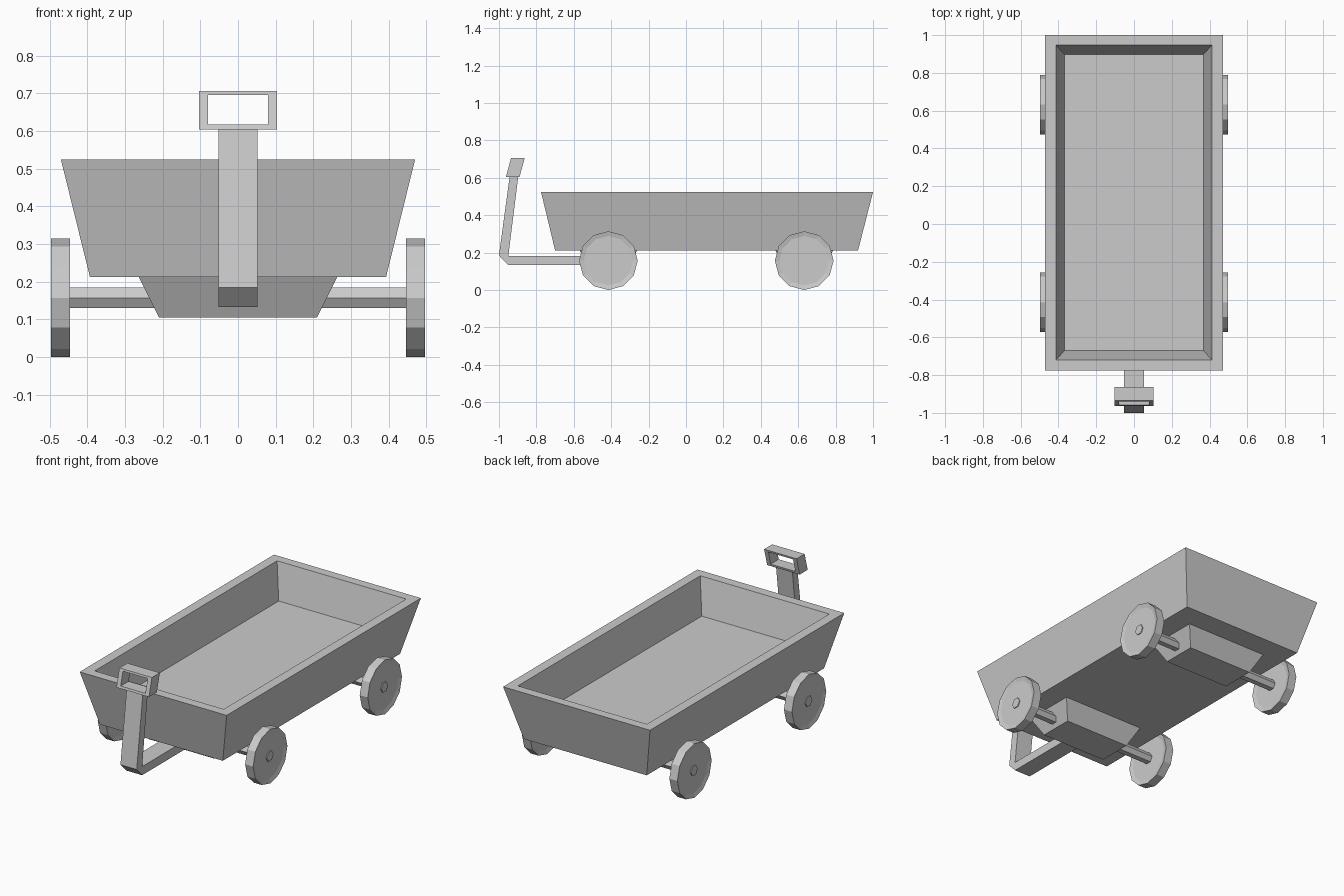
import bpy, bmesh
from math import sin, cos, pi

if "Cube" in bpy.data.objects:
    bpy.data.objects.remove(bpy.data.objects["Cube"])


def loft(name, rings, loop=False):
    """Bridge equal-sized rings; cap both ends, or join last to first."""
    bm = bmesh.new()
    vs = [[bm.verts.new(p) for p in r] for r in rings]
    n = len(vs[0])
    pairs = list(zip(vs, vs[1:])) + ([(vs[-1], vs[0])] if loop else [])
    for a, b in pairs:
        for i in range(n):
            j = (i + 1) % n
            bm.faces.new((a[i], a[j], b[j], b[i]))
    if not loop:
        bm.faces.new(vs[0][::-1])
        bm.faces.new(vs[-1])
    bmesh.ops.recalc_face_normals(bm, faces=bm.faces)
    me = bpy.data.meshes.new(name)
    bm.to_mesh(me)
    bm.free()
    ob = bpy.data.objects.new(name, me)
    bpy.context.collection.objects.link(ob)
    return ob


def rect(hx, y0, y1, z):
    return [(-hx, y0, z), (hx, y0, z), (hx, y1, z), (-hx, y1, z)]


def circle(x, r, n, y, z, start=0.0):
    return [(x, y + r * cos(start + 2 * pi * i / n), z + r * sin(start + 2 * pi * i / n))
            for i in range(n)]


# Open tub with sloping walls
loft("tub", [rect(0.393, -0.70, 0.92, 0.212), rect(0.47, -0.775, 1.0, 0.524),
             rect(0.413, -0.72, 0.947, 0.524), rect(0.368, -0.67, 0.898, 0.322)])

R = 0.157
for end, y in (("front", -0.415), ("rear", 0.632)):
    # Tapered block under the tub
    loft(end + "_axle_block", [rect(0.21, y - 0.10, y + 0.10, 0.105),
                               rect(0.264, y - 0.155, y + 0.155, 0.214)])
    # Hexagonal axle
    loft(end + "_axle", [circle(x, 0.031, 6, y, R) for x in (-0.496, 0.496)])
    # Twelve-sided wheels with slightly dished faces
    for side, s in (("left", -1), ("right", 1)):
        section = [(0.452, 0.132), (0.446, R), (0.497, R), (0.491, 0.132)]
        loft(f"{end}_{side}_wheel", [circle(s * x, r, 12, y, R) for x, r in section])

# Bent pull bar
bar = [(-0.50, 0.133), (-0.95, 0.133), (-1.0, 0.185), (-0.943, 0.607),
       (-0.897, 0.607), (-0.95, 0.183), (-0.50, 0.183)]
loft("pull_bar", [[(x, y, z) for y, z in bar] for x in (-0.052, 0.052)])


# Leaning grip frame
def frame(hx, z0, z1, off):
    lean = lambda z: -0.963 + off + (z - 0.604) * 0.27
    return [(-hx, lean(z0), z0), (hx, lean(z0), z0), (hx, lean(z1), z1), (-hx, lean(z1), z1)]


outer, inner = (0.104, 0.604, 0.706), (0.079, 0.617, 0.695)
loft("grip", [frame(*outer, 0), frame(*outer, 0.073),
              frame(*inner, 0.073), frame(*inner, 0)], loop=True)
